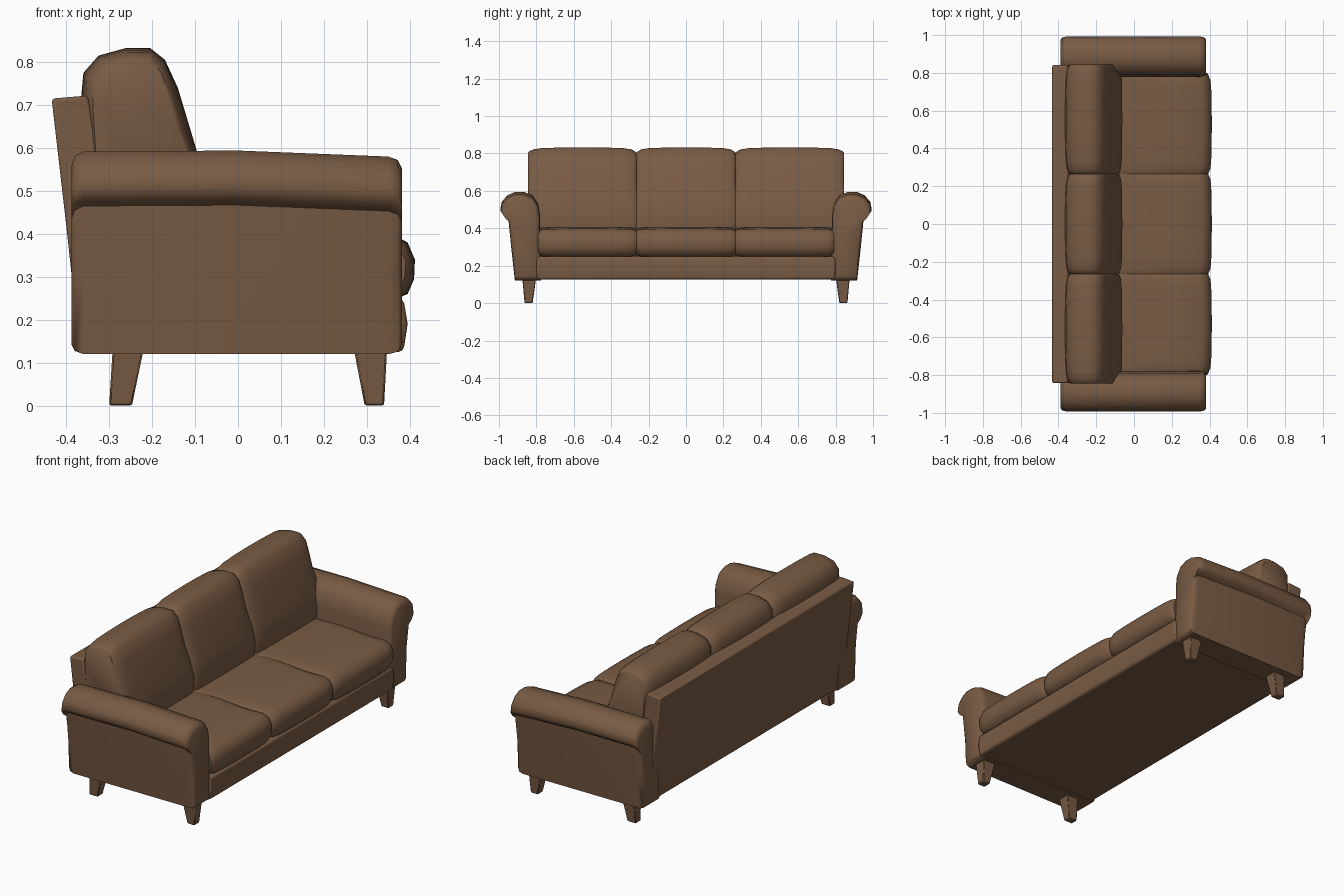
import bpy, bmesh, math
from mathutils import Vector

if "Cube" in bpy.data.objects:
    bpy.data.objects.remove(bpy.data.objects["Cube"])

fabric = bpy.data.materials.new("brown_fabric")
fabric.diffuse_color = (0.19, 0.105, 0.057, 1)
fabric.use_nodes = True
fabric.node_tree.nodes["Principled BSDF"].inputs["Base Color"].default_value = fabric.diffuse_color


def finish(name, bm, bevel, segments=3, angle=30):
    bmesh.ops.recalc_face_normals(bm, faces=bm.faces)
    me = bpy.data.meshes.new(name)
    bm.to_mesh(me)
    bm.free()
    me.materials.append(fabric)
    ob = bpy.data.objects.new(name, me)
    bpy.context.collection.objects.link(ob)
    if bevel:
        mod = ob.modifiers.new("soft_edges", "BEVEL")
        mod.width = bevel
        mod.segments = segments
        mod.limit_method = "ANGLE"
        mod.angle_limit = math.radians(angle)
    bpy.ops.object.select_all(action="DESELECT")
    ob.select_set(True)
    bpy.context.view_layer.objects.active = ob
    bpy.ops.object.shade_smooth_by_angle(angle=math.radians(50))
    return ob


def loft(name, rings, bevel=0, segments=3, angle=30):
    """Skin a list of equal-length point rings and cap both ends."""
    bm = bmesh.new()
    rows = [[bm.verts.new(p) for p in ring] for ring in rings]
    n = len(rows[0])
    for a, b in zip(rows, rows[1:]):
        for i in range(n):
            j = (i + 1) % n
            bm.faces.new((a[i], a[j], b[j], b[i]))
    bm.faces.new(rows[0])
    bm.faces.new(rows[-1])
    return finish(name, bm, bevel, segments, angle)


def pillow(name, profile, y0, y1, puff):
    """Cushion with an x-z profile that shrinks toward its y ends."""
    cx = sum(p[0] for p in profile) / len(profile)
    cz = sum(p[1] for p in profile) / len(profile)
    rings = []
    steps = [0, 0.015, 0.05, 0.12, 0.3, 0.5, 0.7, 0.88, 0.95, 0.985, 1]
    for t in steps:
        e = abs(2 * t - 1)
        inset = puff * (0.25 * e ** 2 + 0.75 * e ** 14)
        ring = []
        for x, z in profile:
            d = Vector((x - cx, z - cz))
            d -= d.normalized() * inset
            ring.append((cx + d.x, y0 + (y1 - y0) * t, cz + d.y))
        rings.append(ring)
    return loft(name, rings)


# Rolled arms: y-z profile swept along x
arm = [(0.775, 0.12), (0.915, 0.12), (0.935, 0.30), (0.95, 0.465),
       (0.975, 0.48), (0.992, 0.505), (0.985, 0.54), (0.955, 0.575),
       (0.915, 0.592), (0.865, 0.592), (0.82, 0.575), (0.79, 0.53),
       (0.78, 0.47), (0.778, 0.30)]
for side, label in ((1, "left"), (-1, "right")):
    rings = []
    for x, s, dz in ((-0.388, 0.025, -0.01), (-0.38, 0.008, -0.003),
                     (-0.36, 0, 0), (0, 0, 0.002), (0.35, 0, -0.012),
                     (0.372, 0.006, -0.014), (0.382, 0.025, -0.016)):
        ring = []
        for y, z in arm:
            d = Vector((y - 0.87, z - 0.36))
            d -= d.normalized() * s
            ring.append((x, side * (0.87 + d.x), 0.36 + d.y + dz * (z > 0.45)))
        rings.append(ring)
    loft("arm_" + label, rings)

# Leaning back panel
back = [(-0.368, 0.125), (-0.40, 0.42), (-0.434, 0.715), (-0.35, 0.722),
        (-0.31, 0.50), (-0.28, 0.125)]
loft("back_panel", [[(x, y, z) for x, z in back] for y in (-0.842, 0.842)],
     0.008, 2, 40)

# Base rail and underside
base = [(-0.36, 0.125), (0.385, 0.125), (0.395, 0.19), (0.385, 0.25), (-0.36, 0.25)]
loft("base_frame", [[(x, y, z) for x, z in base] for y in (-0.80, 0.80)], 0.012, 2, 40)

# Three seat cushions and three back cushions
seat = [(-0.16, 0.25), (0.10, 0.245), (0.36, 0.245), (0.395, 0.26),
        (0.41, 0.295), (0.412, 0.34), (0.395, 0.38), (0.36, 0.398),
        (0.22, 0.408), (0.05, 0.408), (-0.16, 0.40)]
rest = [(-0.34, 0.38), (-0.355, 0.56), (-0.366, 0.71), (-0.36, 0.775),
        (-0.325, 0.815), (-0.26, 0.833), (-0.205, 0.833), (-0.17, 0.805),
        (-0.14, 0.74), (-0.11, 0.64), (-0.08, 0.54), (-0.062, 0.45), (-0.07, 0.38)]
seat_cuts = (-0.79, -0.265, 0.265, 0.79)
rest_cuts = (-0.845, -0.265, 0.265, 0.845)
for i in range(3):
    pillow("seat_cushion_%d" % (i + 1), seat, seat_cuts[i], seat_cuts[i + 1], 0.022)
    pillow("back_cushion_%d" % (i + 1), rest, rest_cuts[i], rest_cuts[i + 1], 0.03)

# Four tapered legs: (bottom x range, top x range)
for label, b0, b1, t0, t1 in (("back", -0.30, -0.247, -0.292, -0.22),
                              ("front", 0.295, 0.34, 0.27, 0.347)):
    for side, name in ((1, "left"), (-1, "right")):
        rings = []
        for x0, x1, y0, y1, z in ((b0, b1, 0.82, 0.863, 0.0),
                                  (t0, t1, 0.802, 0.875, 0.13)):
            rings.append([(x0, side * y0, z), (x1, side * y0, z),
                          (x1, side * y1, z), (x0, side * y1, z)])
        loft("%s_leg_%s" % (label, name), rings, 0.004, 1)
